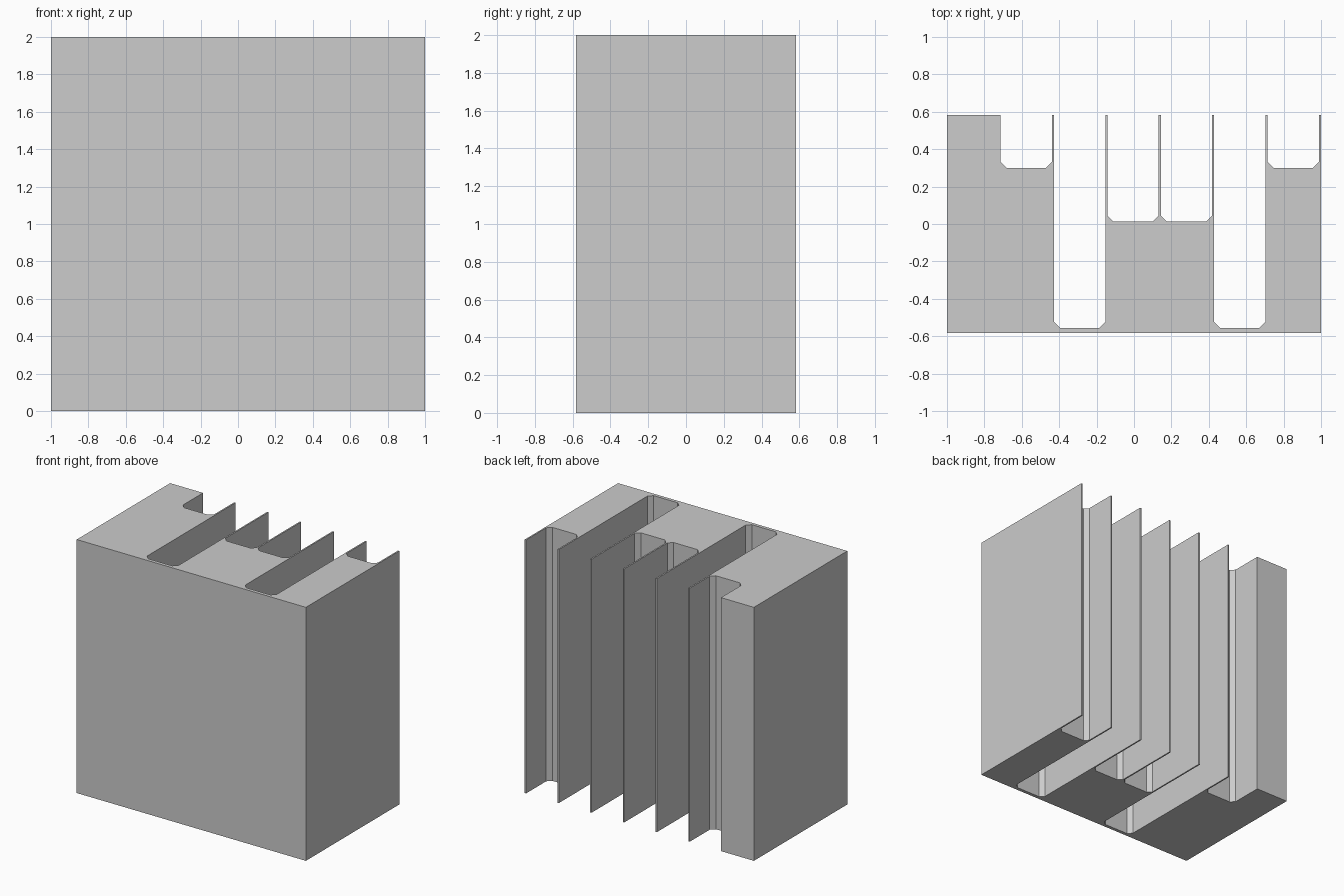
import bpy
import bmesh

cube = bpy.data.objects.get("Cube")
if cube:
    bpy.data.objects.remove(cube, do_unlink=True)

HEIGHT = 2.0
HALF_W, HALF_D = 1.0, 0.582
PITCH = 0.2855      # spacing of the fins
FIN = 0.0115        # fin thickness
CHAMFER = 0.032     # slot corner cut

# Floor level (y) of each slot, from right to left of the model
SHALLOW, MIDDLE, DEEP = 0.30, 0.013, -0.555
slot_floors = [SHALLOW, DEEP, MIDDLE, MIDDLE, DEEP, SHALLOW]

# Plain grey material
grey = bpy.data.materials.new("grey")
grey.use_nodes = True
colour = (0.604, 0.604, 0.604, 1.0)
grey.diffuse_color = colour
grey.node_tree.nodes["Principled BSDF"].inputs["Base Color"].default_value = colour


def slot_outline(x0, x1, floor):
    """Open slot with chamfered floor corners, seen from above."""
    return [(x0, HALF_D), (x0, floor + CHAMFER), (x0 + CHAMFER, floor),
            (x1 - CHAMFER, floor), (x1, floor + CHAMFER), (x1, HALF_D)]


# Slotted outline: front wall, then the slots along the back
outline = [(HALF_W, HALF_D), (HALF_W, -HALF_D), (-HALF_W, -HALF_D), (-HALF_W, HALF_D)]
count = len(slot_floors)
for i, floor in enumerate(slot_floors):
    right_edge = HALF_W - PITCH * (count - i)
    outline += slot_outline(right_edge, right_edge + PITCH - FIN, floor)

# Extrude the outline into the block
bm = bmesh.new()
base = bm.faces.new([bm.verts.new((x, y, 0)) for x, y in outline])
result = bmesh.ops.extrude_face_region(bm, geom=[base], use_keep_orig=True)
top_verts = [g for g in result["geom"] if isinstance(g, bmesh.types.BMVert)]
bmesh.ops.translate(bm, verts=top_verts, vec=(0, 0, HEIGHT))
bmesh.ops.recalc_face_normals(bm, faces=bm.faces)
mesh = bpy.data.meshes.new("slotted_block")
bm.to_mesh(mesh)
bm.free()
mesh.materials.append(grey)
block = bpy.data.objects.new("slotted_block", mesh)
bpy.context.collection.objects.link(block)
